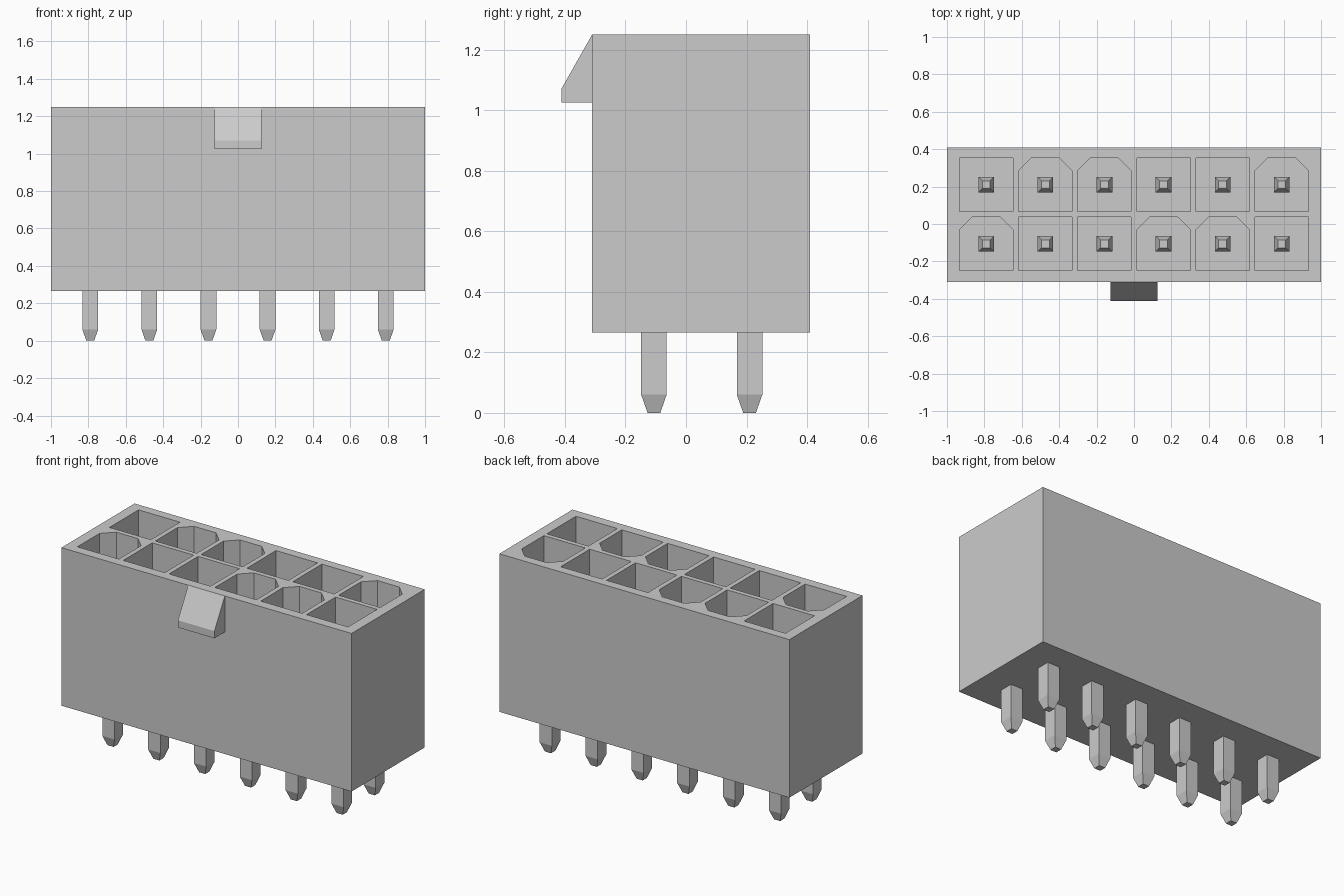
import bpy
import bmesh

default = bpy.data.objects.get("Cube")
if default:
    bpy.data.objects.remove(default, do_unlink=True)

PITCH = 0.316
COLUMNS = [(i - 2.5) * PITCH for i in range(6)]
FRONT_ROW, BACK_ROW = -0.106, 0.21
BASE, TOP = 0.265, 1.25
FLOOR = 0.5
KEYED = {FRONT_ROW: (0, 3, 4), BACK_ROW: (1, 2, 5)}

grey = bpy.data.materials.new("light_grey")
grey.use_nodes = True
colour = (0.6, 0.6, 0.6, 1)
grey.diffuse_color = colour
grey.node_tree.nodes["Principled BSDF"].inputs["Base Color"].default_value = colour


def loft(bm, rings):
    """Skin a closed solid through rings of equal point count."""
    loops = [[bm.verts.new(p) for p in ring] for ring in rings]
    bm.faces.new(loops[0])
    bm.faces.new(loops[-1])
    for a, b in zip(loops, loops[1:]):
        for i in range(len(a)):
            j = (i + 1) % len(a)
            bm.faces.new((a[i], a[j], b[j], b[i]))


def square(x, y, z, half):
    return [(x + sx * half, y + sy * half, z)
            for sx, sy in ((-1, -1), (1, -1), (1, 1), (-1, 1))]


def make_object(name, bm):
    bmesh.ops.recalc_face_normals(bm, faces=bm.faces)
    mesh = bpy.data.meshes.new(name)
    bm.to_mesh(mesh)
    bm.free()
    mesh.materials.append(grey)
    obj = bpy.data.objects.new(name, mesh)
    bpy.context.collection.objects.link(obj)
    return obj


# Housing block
bm = bmesh.new()
loft(bm, [[(-1, -0.31, z), (1, -0.31, z), (1, 0.41, z), (-1, 0.41, z)]
          for z in (BASE, TOP)])
housing = make_object("housing", bm)

# Sockets: square or with two chamfered back corners
bm = bmesh.new()
h, c = 0.143, 0.068
for y, keyed in KEYED.items():
    for i, x in enumerate(COLUMNS):
        if i in keyed:
            outline = [(-h, -h), (h, -h), (h, h - c), (h - c, h),
                       (c - h, h), (-h, h - c)]
        else:
            outline = [(-h, -h), (h, -h), (h, h), (-h, h)]
        loft(bm, [[(x + px, y + py, z) for px, py in outline]
                  for z in (FLOOR, TOP + 0.1)])
cutter = make_object("socket_cutter", bm)
cutter.hide_render = True

cut = housing.modifiers.new("sockets", 'BOOLEAN')
cut.operation = 'DIFFERENCE'
cut.solver = 'EXACT'
cut.object = cutter
bpy.context.view_layer.objects.active = housing
housing.select_set(True)
bpy.ops.object.modifier_apply(modifier=cut.name)
bpy.data.objects.remove(cutter, do_unlink=True)

# Latch wedge on the front
bm = bmesh.new()
profile = [(-0.31, TOP), (-0.412, 1.07), (-0.412, 1.025), (-0.31, 1.025)]
loft(bm, [[(x, y, z) for y, z in profile] for x in (-0.126, 0.126)])
make_object("latch", bm)

# Contact pins, tapered at both ends
for row, y in (("front", FRONT_ROW), ("back", BACK_ROW)):
    for i, x in enumerate(COLUMNS):
        bm = bmesh.new()
        loft(bm, [square(x, y, z, half) for z, half in
                  ((0, 0.021), (0.06, 0.042), (0.88, 0.042), (0.94, 0.021))])
        make_object(f"{row}_pin_{i + 1}", bm)
